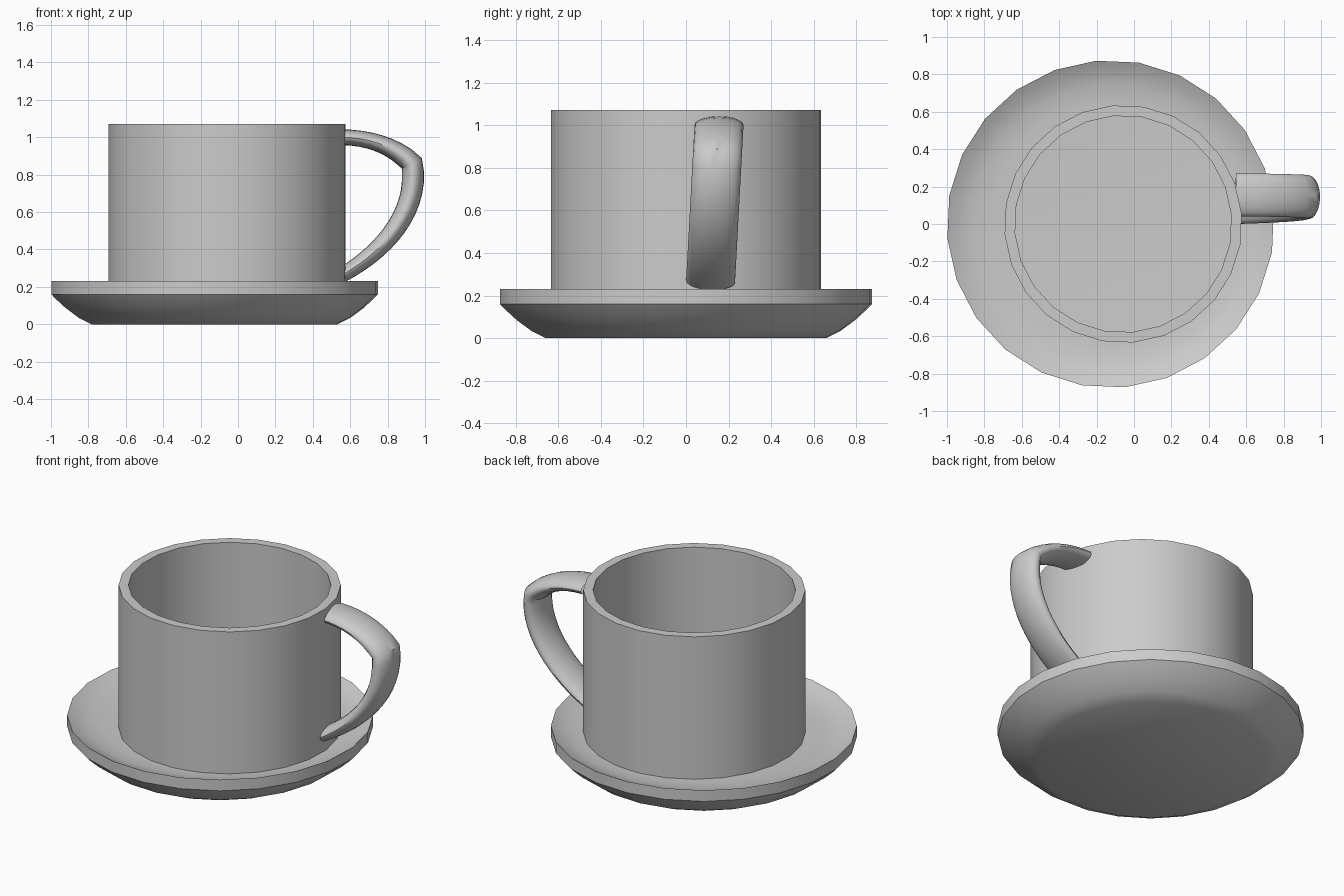
import bpy, bmesh
from math import pi, sin, cos, radians
from mathutils import Vector, geometry

if "Cube" in bpy.data.objects:
    bpy.data.objects.remove(bpy.data.objects["Cube"])


def finish(name, bm, angle=30):
    bmesh.ops.recalc_face_normals(bm, faces=bm.faces)
    mesh = bpy.data.meshes.new(name)
    bm.to_mesh(mesh)
    bm.free()
    ob = bpy.data.objects.new(name, mesh)
    bpy.context.collection.objects.link(ob)
    bpy.ops.object.select_all(action='DESELECT')
    ob.select_set(True)
    bpy.context.view_layer.objects.active = ob
    bpy.ops.object.shade_smooth_by_angle(angle=radians(angle))
    return ob


def lathe(name, profile, x, sides=24, turn=5):
    """Revolve (radius, z) points about a vertical axis at x."""
    bm = bmesh.new()
    rings = []
    for r, z in profile:
        if r == 0:
            rings.append([bm.verts.new((x, 0, z))] * sides)
        else:
            rings.append([bm.verts.new((x + r * cos(a), r * sin(a), z))
                          for a in (radians(turn) + 2 * pi * i / sides for i in range(sides))])
    for lo, hi in zip(rings, rings[1:]):
        for i in range(sides):
            j = (i + 1) % sides
            quad = list(dict.fromkeys((lo[i], lo[j], hi[j], hi[i])))
            bm.faces.new(quad)
    return finish(name, bm)


# Saucer: flat foot, curved underside, upright rim, shallow dish
lathe("saucer", [(0, 0), (.66, 0), (.73, .035), (.80, .087), (.85, .133), (.876, .16),
                 (.876, .23), (.82, .2), (.74, .178), (.64, .17), (0, .17)], -.125)

# Cup: straight wall with a slightly dished floor
lathe("cup", [(0, .17), (.636, .17), (.636, 1.07), (.58, 1.07), (.58, .225), (0, .205)], -.058)

# Handle: flattened oval swept along an upper and a lower arc meeting at a crease
upper = geometry.interpolate_bezier(Vector((.545, 1.0)), Vector((.70, 1.0)),
                                    Vector((.83, .955)), Vector((.93, .86)), 9)
lower = geometry.interpolate_bezier(Vector((.93, .86)), Vector((.97, .62)),
                                    Vector((.80, .40)), Vector((.55, .26)), 15)
path = upper + lower[1:]
peak = len(upper) - 1
last = len(path) - 1
bm = bmesh.new()
rings = []
for k, p in enumerate(path):
    tangent = (path[min(k + 1, last)] - path[max(k - 1, 0)]).normalized()
    normal = Vector((-tangent.y, tangent.x))
    if k <= peak:
        half = .042 + .018 * (k / peak) ** 2
    else:
        half = .06 - .02 * ((k - peak) / (last - peak)) ** 1.5
    y = .115 + .04 * (p.y - .26) / .74
    ring = []
    for i in range(20):
        a = 2 * pi * i / 20
        q = p + normal * half * sin(a)
        ring.append(bm.verts.new((q.x, y + .115 * cos(a), q.y)))
    rings.append(ring)
for a, b in zip(rings, rings[1:]):
    for i in range(20):
        j = (i + 1) % 20
        bm.faces.new((a[i], a[j], b[j], b[i]))
finish("handle", bm, 40)
